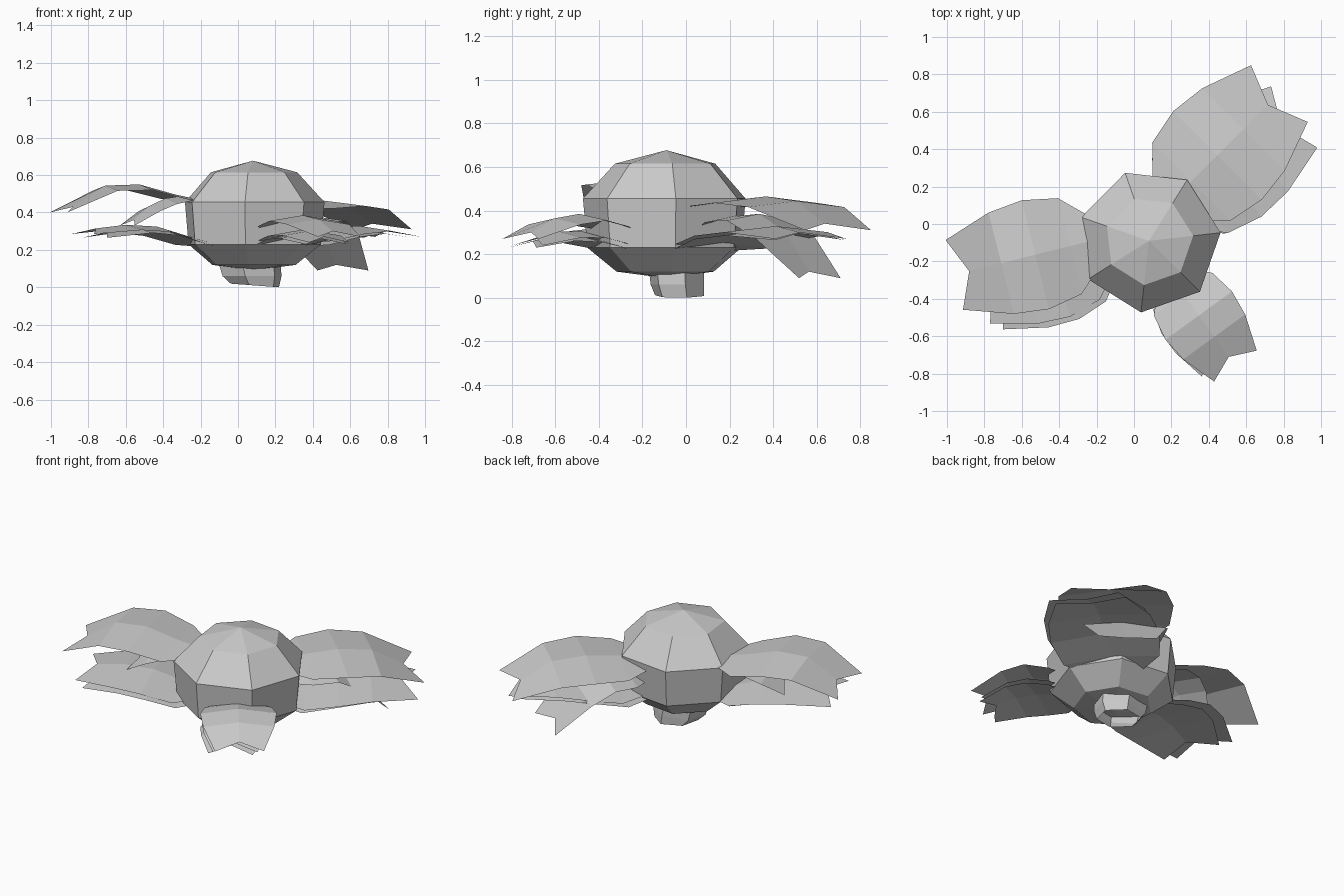
import bpy, bmesh
from math import sin, cos, radians, pi
from mathutils import Matrix, Vector

cube = bpy.data.objects.get("Cube")
if cube:
    bpy.data.objects.remove(cube, do_unlink=True)

grey = bpy.data.materials.new("plain_grey")
grey.use_nodes = True
colour = (0.6, 0.6, 0.6, 1)
grey.diffuse_color = colour
grey.node_tree.nodes["Principled BSDF"].inputs["Base Color"].default_value = colour


def finish(name, bm):
    mesh = bpy.data.meshes.new(name)
    bm.to_mesh(mesh)
    bm.free()
    mesh.materials.append(grey)
    obj = bpy.data.objects.new(name, mesh)
    bpy.context.collection.objects.link(obj)
    return obj


def bridge(bm, a, b, closed):
    """Join two rows of vertices with quads."""
    n = len(a)
    for i in range(n if closed else n - 1):
        j = (i + 1) % n
        bm.faces.new((a[i], a[j], b[j], b[i]))


def ring(bm, sides, centre, rx, ry, start):
    return [bm.verts.new(Vector(centre) + Vector((rx * cos(start + i * 2 * pi / sides),
                                                  ry * sin(start + i * 2 * pi / sides), 0)))
            for i in range(sides)]


# Seven-sided bulb, closed by a shallow point at each end
bm = bmesh.new()
X, Y = 0.08, -0.09
profile = [(0.23, 0.12), (0.365, 0.23), (0.385, 0.455), (0.238, 0.615)]
rings = [ring(bm, 7, (X, Y, z), r, r, radians(6.5)) for r, z in profile]
for low, high in zip(rings, rings[1:]):
    bridge(bm, low, high, True)
for loop, z, flip in ((rings[0], 0.09, True), (rings[-1], 0.677, False)):
    tip = bm.verts.new((X, Y, z))
    for i in range(7):
        edge = (loop[i], loop[(i + 1) % 7])
        bm.faces.new((*(reversed(edge) if flip else edge), tip))
finish("bulb", bm)

# Short hollow stalk, bent to one side and open below
bm = bmesh.new()
stalk = [ring(bm, 6, c, rx, ry, 0.3) for c, rx, ry in
         (((0.09, -0.03, 0.01), 0.135, 0.115),
          ((0.075, -0.04, 0.06), 0.165, 0.125),
          ((0.06, -0.045, 0.14), 0.175, 0.13))]
for i, v in enumerate(stalk[0]):
    v.co.z += 0.01 * cos(0.3 + i * pi / 3 - pi)
for low, high in zip(stalk, stalk[1:]):
    bridge(bm, low, high, True)
finish("stalk", bm)


# Leaf: a broad arched sheet whose end is notched into two points
STATIONS = [(-0.12, 0.4), (0.12, 0.88), (0.42, 1.0), (0.72, 0.93), (1.0, 0.64)]


def leaf(name, base, azimuth, length, width, heights, arch=0.03):
    bm = bmesh.new()
    turn = Matrix.Rotation(radians(azimuth), 3, 'Z')
    rows = []
    for k, ((t, w), z) in enumerate(zip(STATIONS, heights)):
        last = k == len(STATIONS) - 1
        row = []
        for side in (-1, 0, 1):
            along = t + (0.13 if last and side else 0)
            rise = (0.03 if last else arch * w * 0.5) if side == 0 else -arch * w * 0.5 * (not last)
            p = turn @ Vector((along * length, side * w * width, 0))
            row.append(bm.verts.new((base[0] + p.x, base[1] + p.y, z + rise)))
        rows.append(row)
    for a, b in zip(rows, rows[1:]):
        bridge(bm, b, a, False)
    finish(name, bm)


# Right cluster
RIGHT = (-0.27, -0.1)
leaf("right_leaf_top", RIGHT, 194, 0.63, 0.30, (0.46, 0.485, 0.535, 0.53, 0.40))
leaf("right_leaf_inner", RIGHT, 198, 0.30, 0.20, (0.47, 0.475, 0.46, 0.42, 0.33))
leaf("right_leaf_middle", (-0.2, -0.14), 199, 0.59, 0.29, (0.23, 0.26, 0.31, 0.32, 0.285))
leaf("right_leaf_low", (-0.18, -0.16), 202, 0.56, 0.28, (0.22, 0.24, 0.29, 0.305, 0.265))

# Back left cluster
BACK = (0.25, 0.17)
leaf("back_leaf_top", BACK, 45, 0.66, 0.335, (0.42, 0.435, 0.45, 0.43, 0.31))
leaf("back_leaf_drooping", BACK, 55, 0.48, 0.26, (0.33, 0.36, 0.37, 0.29, 0.09))
leaf("back_leaf_middle", (0.27, 0.13), 37, 0.65, 0.32, (0.24, 0.26, 0.30, 0.315, 0.27))
leaf("back_leaf_low", (0.25, 0.12), 39, 0.63, 0.32, (0.22, 0.24, 0.285, 0.30, 0.265))

# Front left cluster
FRONT = (0.23, -0.33)
leaf("front_leaf_top", FRONT, -54, 0.47, 0.22, (0.31, 0.34, 0.37, 0.35, 0.27))
leaf("front_leaf_middle", FRONT, -57, 0.42, 0.20, (0.24, 0.265, 0.29, 0.29, 0.24))
leaf("front_leaf_low", FRONT, -60, 0.43, 0.20, (0.22, 0.245, 0.27, 0.275, 0.23))
